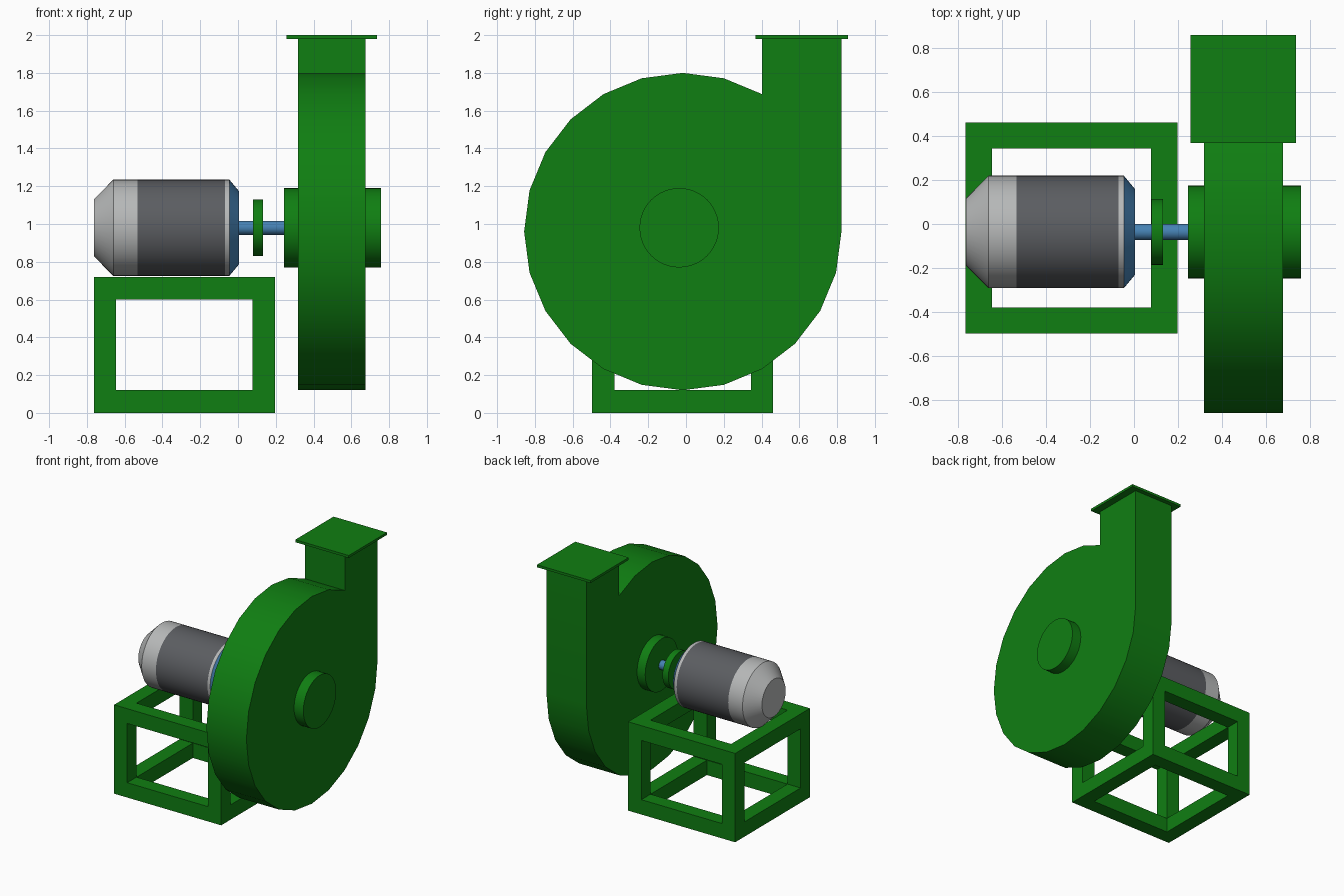
import bpy, bmesh, math
from itertools import product

if "Cube" in bpy.data.objects:
    bpy.data.objects.remove(bpy.data.objects["Cube"])


def material(name, rgb):
    m = bpy.data.materials.new(name)
    m.diffuse_color = (*rgb, 1)
    m.use_nodes = True
    m.node_tree.nodes["Principled BSDF"].inputs["Base Color"].default_value = m.diffuse_color
    return m


GREEN = material("green paint", (0.005, 0.21, 0.006))
LIGHT = material("light grey", (0.47, 0.48, 0.48))
DARK = material("dark grey", (0.105, 0.11, 0.12))
BLUE = material("steel blue", (0.061, 0.223, 0.456))
AXIS_Y, AXIS_Z = -0.036, 0.98


def finish(name, bm, mats, smooth=True):
    bmesh.ops.recalc_face_normals(bm, faces=bm.faces[:])
    me = bpy.data.meshes.new(name)
    bm.to_mesh(me)
    bm.free()
    for m in mats:
        me.materials.append(m)
    ob = bpy.data.objects.new(name, me)
    bpy.context.collection.objects.link(ob)
    if smooth:
        bpy.ops.object.select_all(action='DESELECT')
        ob.select_set(True)
        bpy.context.view_layer.objects.active = ob
        bpy.ops.object.shade_smooth_by_angle(angle=math.radians(30))
    return ob


def turned(name, profile, mats, bands=None, n=48):
    """Solid turned about the shaft axis; profile is (x, radius), bands give a material per section."""
    bm = bmesh.new()
    bands = bands or [0] * (len(profile) - 1)
    rings = [[bm.verts.new((x, AXIS_Y + r * math.cos(2 * math.pi * i / n),
                            AXIS_Z + r * math.sin(2 * math.pi * i / n))) for i in range(n)]
             for x, r in profile]
    for a, b, mi in zip(rings, rings[1:], bands):
        for i in range(n):
            j = (i + 1) % n
            bm.faces.new((a[i], a[j], b[j], b[i])).material_index = mi
    bm.faces.new(rings[0]).material_index = bands[0]
    bm.faces.new(rings[-1]).material_index = bands[-1]
    return finish(name, bm, mats)


def box(name, lo, hi, mat):
    bm = bmesh.new()
    bmesh.ops.create_cube(bm, size=1)
    for v in bm.verts:
        v.co = [lo[k] if v.co[k] < 0 else hi[k] for k in range(3)]
    return finish(name, bm, [mat], smooth=False)


# Square-tube base: 3x3x3 cells, keeping only the cube's edge cells
cuts = [(-0.763, -0.645, 0.078, 0.197), (-0.497, -0.378, 0.343, 0.46), (0, 0.12, 0.60, 0.72)]
solid = {c for c in product(range(3), repeat=3) if sum(i != 1 for i in c) >= 2}
bm = bmesh.new()
for c in solid:
    for ax, side in product(range(3), (0, 1)):
        nb = list(c)
        nb[ax] += 2 * side - 1
        if tuple(nb) in solid:
            continue
        u, w = (ax + 1) % 3, (ax + 2) % 3
        quad = []
        for du, dw in ((0, 0), (1, 0), (1, 1), (0, 1)):
            p = [0, 0, 0]
            p[ax] = cuts[ax][c[ax] + side]
            p[u], p[w] = cuts[u][c[u] + du], cuts[w][c[w] + dw]
            quad.append(bm.verts.new(p))
        bm.faces.new(quad)
bmesh.ops.remove_doubles(bm, verts=bm.verts[:], dist=0.001)
finish("base_frame", bm, [GREEN], smooth=False)

# Fan housing: 24-sided drum whose outline runs up into the outlet neck
cy, cz, R = -0.017, 0.96, 0.84
outline = [(cy + R * math.cos(math.radians(a)), cz + R * math.sin(math.radians(a)))
           for a in range(60, 361, 15)]
outline += [(cy + R, 1.98), (outline[0][0], 1.98)]
bm = bmesh.new()
face = bm.faces.new([bm.verts.new((0.317, y, z)) for y, z in outline])
ext = bmesh.ops.extrude_face_region(bm, geom=[face], use_keep_orig=True)
bmesh.ops.translate(bm, vec=(0.358, 0, 0),
                    verts=[g for g in ext["geom"] if isinstance(g, bmesh.types.BMVert)])
finish("fan_housing", bm, [GREEN])

# Outlet flange
box("outlet_flange", (0.256, 0.368, 1.98), (0.735, 0.858, 2.0), GREEN)

# Bearing hub, coupling disc and shaft
turned("bearing_hub", [(0.244, 0.21), (0.758, 0.21)], [GREEN])
turned("coupling_disc", [(0.08, 0.149), (0.132, 0.149)], [GREEN])
turned("drive_shaft", [(0.0, 0.037), (0.26, 0.037)], [BLUE], n=24)

# Motor: tapered rear cap, dark body, light rim, blue nose
turned("motor", [(-0.762, 0.152), (-0.66, 0.255), (-0.532, 0.255), (-0.07, 0.255),
                 (-0.046, 0.255), (0.004, 0.195)],
       [LIGHT, DARK, BLUE], bands=[0, 0, 1, 0, 2])
